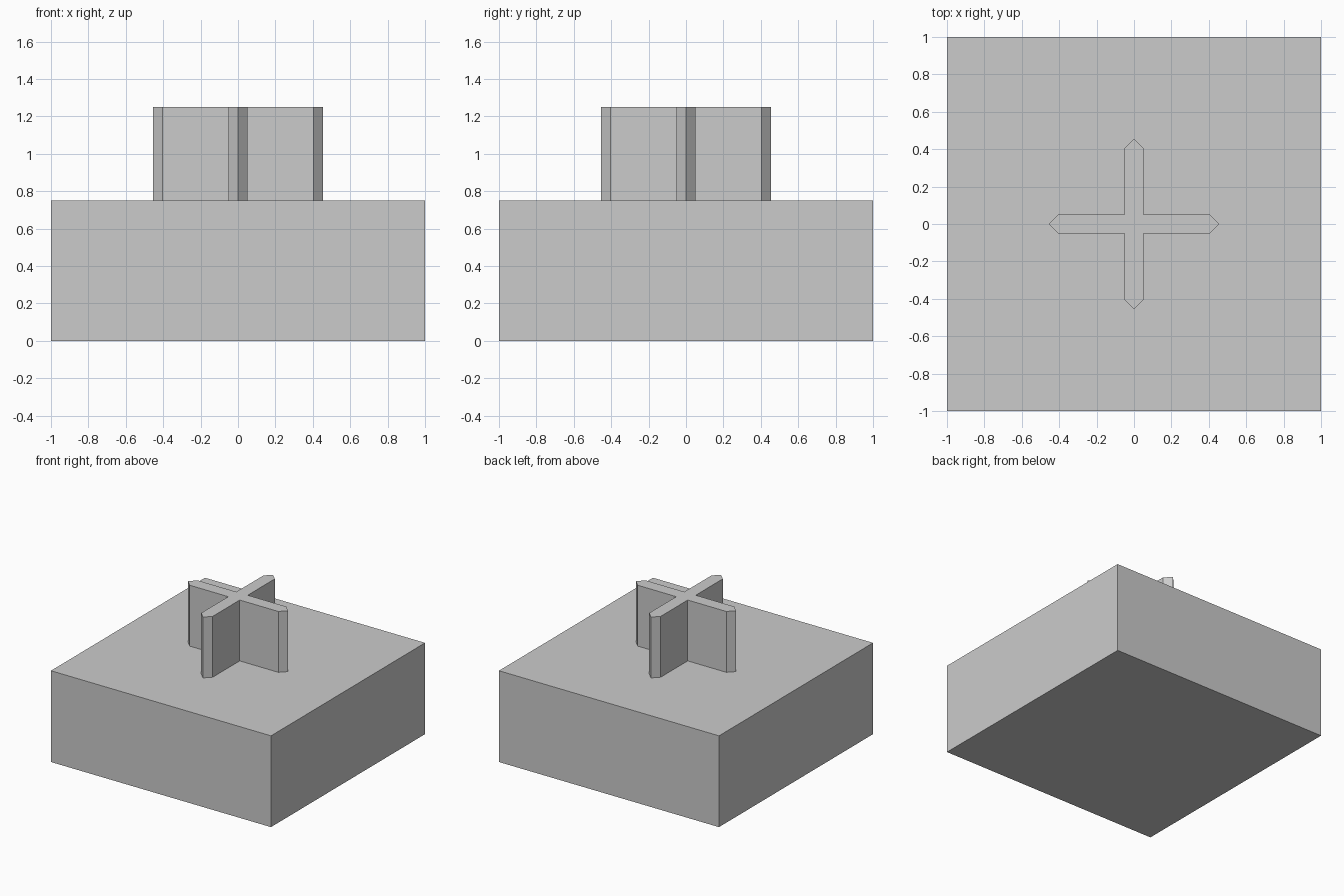
import bpy
import bmesh
from mathutils import Matrix, Vector
from math import pi

cube = bpy.data.objects.get("Cube")
if cube:
    bpy.data.objects.remove(cube, do_unlink=True)

# Single light grey material
grey = bpy.data.materials.new("light_grey")
grey.use_nodes = True
colour = (0.6, 0.6, 0.6, 1.0)
grey.diffuse_color = colour
grey.node_tree.nodes["Principled BSDF"].inputs["Base Color"].default_value = colour


def extruded(name, outline, z0, z1):
    """Extrude a counter-clockwise outline from z0 to z1."""
    bm = bmesh.new()
    face = bm.faces.new([bm.verts.new((p[0], p[1], z0)) for p in outline])
    top = bmesh.ops.extrude_face_region(bm, geom=[face], use_keep_orig=True)
    verts = [v for v in top["geom"] if isinstance(v, bmesh.types.BMVert)]
    bmesh.ops.translate(bm, verts=verts, vec=(0, 0, z1 - z0))
    bmesh.ops.recalc_face_normals(bm, faces=bm.faces)
    mesh = bpy.data.meshes.new(name)
    bm.to_mesh(mesh)
    bm.free()
    mesh.materials.append(grey)
    obj = bpy.data.objects.new(name, mesh)
    bpy.context.collection.objects.link(obj)
    return obj


# Square block
extruded("base_block", [(-1, -1), (1, -1), (1, 1), (-1, 1)], 0, 0.75)

# Cross-shaped stem: one pointed arm turned four times about the centre
HALF, SHOULDER, TIP = 0.052, 0.403, 0.455
arm = [(HALF, -HALF), (SHOULDER, -HALF), (TIP, 0), (SHOULDER, HALF)]
cross = [Matrix.Rotation(i * pi / 2, 2) @ Vector(p) for i in range(4) for p in arm]
extruded("cross_stem", cross, 0.75, 1.25)
